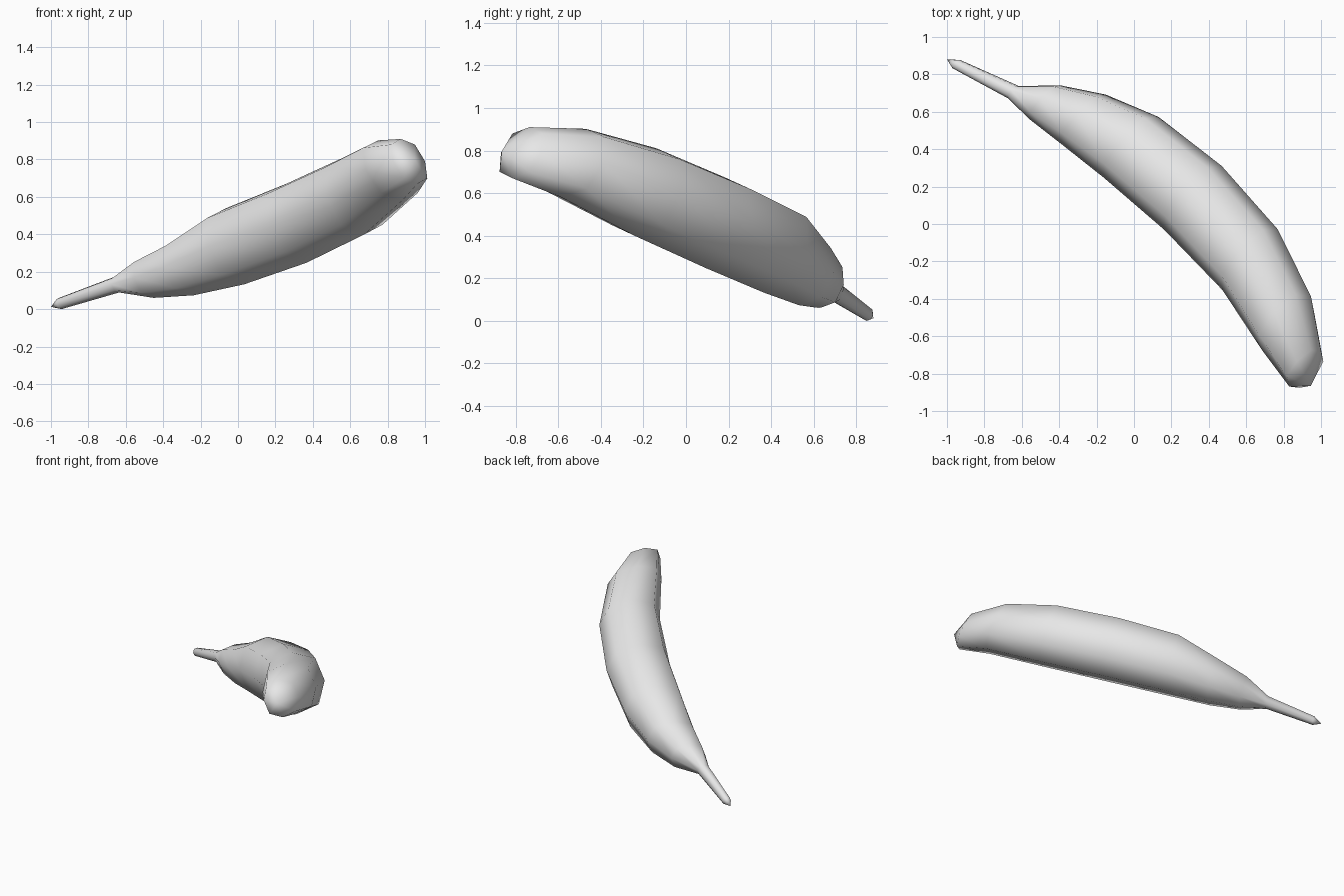
import bpy
import bmesh
from mathutils import Vector

default_cube = bpy.data.objects.get("Cube")
if default_cube:
    bpy.data.objects.remove(default_cube, do_unlink=True)

# One flat skin colour
skin = bpy.data.materials.new("light_grey_skin")
skin.use_nodes = True
colour = (0.8, 0.8, 0.8, 1.0)
skin.diffuse_color = colour
skin.node_tree.nodes["Principled BSDF"].inputs["Base Color"].default_value = colour

# Cross-sections from stem to blossom end: centre, half width, half height, lean
SECTIONS = [
    ((-.95, .855, .03), .03, .03, .3),
    ((-.645, .705, .132), .044, .043, .3),
    ((-.475, .65, .17), .123, .11, .3),
    ((-.27, .56, .226), .178, .152, .3),
    ((-.015, .41, .336), .219, .203, .33),
    ((.315, .14, .46), .23, .212, .33),
    ((.62, -.19, .605), .22, .206, .36),
    ((.815, -.53, .742), .195, .16, .55),
    ((.915, -.775, .79), .127, .12, .5),
]
STEM_TIP = (-1, .88, .012)
BLOSSOM_TIP = (.945, -.865, .797)

# Shared directions: across the fruit, and along it on the ground plane
ACROSS = Vector((.67, .74, 0))
ALONG = Vector((.74, -.67, 0))
UP = Vector((0, 0, 1))

# Slightly squared eight-sided section
CORNER = .75
OUTLINE = [(1, 0), (CORNER, CORNER), (0, 1), (-CORNER, CORNER),
           (-1, 0), (-CORNER, -CORNER), (0, -1), (CORNER, -CORNER)]


def add_ring(bm, centre, half_width, half_height, lean):
    """Add one leaning cross-section and return its vertices."""
    rise = UP - ALONG * lean
    return [bm.verts.new(Vector(centre) + ACROSS * half_width * a + rise * half_height * b)
            for a, b in OUTLINE]


def close_end(bm, ring, tip):
    """Close an open ring with a fan of triangles to a point."""
    point = bm.verts.new(tip)
    for first, second in zip(ring, ring[1:] + ring[:1]):
        bm.faces.new((first, second, point))


# Curved fruit with its stem, skinned through the sections
bm = bmesh.new()
rings = [add_ring(bm, *section) for section in SECTIONS]
for near, far in zip(rings, rings[1:]):
    for i in range(len(near)):
        j = (i + 1) % len(near)
        bm.faces.new((near[i], near[j], far[j], far[i]))
close_end(bm, rings[0], STEM_TIP)
close_end(bm, rings[-1], BLOSSOM_TIP)
bmesh.ops.recalc_face_normals(bm, faces=bm.faces)
for face in bm.faces:
    face.smooth = True

mesh = bpy.data.meshes.new("banana")
bm.to_mesh(mesh)
bm.free()
mesh.materials.append(skin)
banana = bpy.data.objects.new("banana", mesh)
bpy.context.collection.objects.link(banana)
